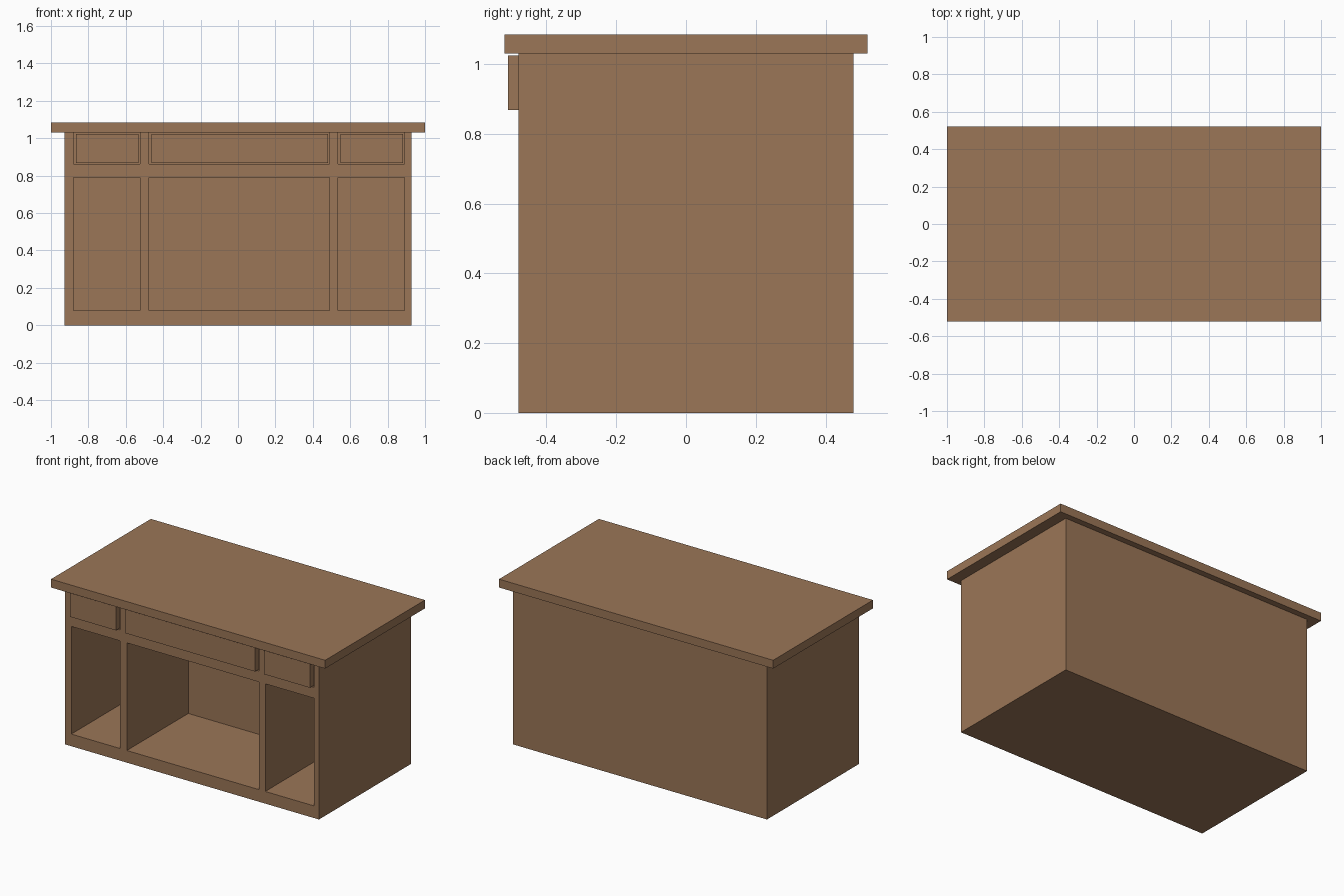
import bpy

if "Cube" in bpy.data.objects:
    bpy.data.objects.remove(bpy.data.objects["Cube"])

wood = bpy.data.materials.new("brown_wood")
wood.diffuse_color = (0.328, 0.181, 0.095, 1)
wood.use_nodes = True
wood.node_tree.nodes["Principled BSDF"].inputs["Base Color"].default_value = wood.diffuse_color


def box(name, x, y, z):
    """Box from (min, max) pairs on each axis."""
    verts = [(a, b, c) for a in x for b in y for c in z]
    faces = [(0, 1, 3, 2), (4, 6, 7, 5), (0, 4, 5, 1),
             (2, 3, 7, 6), (0, 2, 6, 4), (1, 5, 7, 3)]
    me = bpy.data.meshes.new(name)
    me.from_pydata(verts, [], faces)
    me.materials.append(wood)
    ob = bpy.data.objects.new(name, me)
    bpy.context.collection.objects.link(ob)
    return ob


FRONT, POCKET_BACK = -0.48, 0.16
columns = {"left": (-0.88, -0.525), "middle": (-0.475, 0.49), "right": (0.535, 0.89)}

# Cabinet body and overhanging top
body = box("cabinet_body", (-0.927, 0.927), (FRONT, 0.48), (0, 1.03))
box("counter_top", (-1, 1), (-0.52, 0.52), (1.03, 1.085))


def carve(name, x, z):
    """Cut a pocket into the front of the body."""
    cutter = box(name, x, (-0.6, POCKET_BACK), z)
    cutter.hide_render = True
    mod = body.modifiers.new(name, 'BOOLEAN')
    mod.operation = 'DIFFERENCE'
    mod.solver = 'EXACT'
    mod.object = cutter
    bpy.context.view_layer.objects.active = body
    bpy.ops.object.modifier_apply(modifier=name)
    bpy.data.objects.remove(cutter)


# Open compartments below, drawers in their slots above
for side, (x0, x1) in columns.items():
    carve(side + "_compartment_cutter", (x0, x1), (0.08, 0.79))
    carve(side + "_drawer_slot_cutter", (x0, x1), (0.862, 1.1))
    box(side + "_drawer", (x0 + 0.013, x1 - 0.008), (-0.51, POCKET_BACK - 0.02), (0.868, 1.024))
